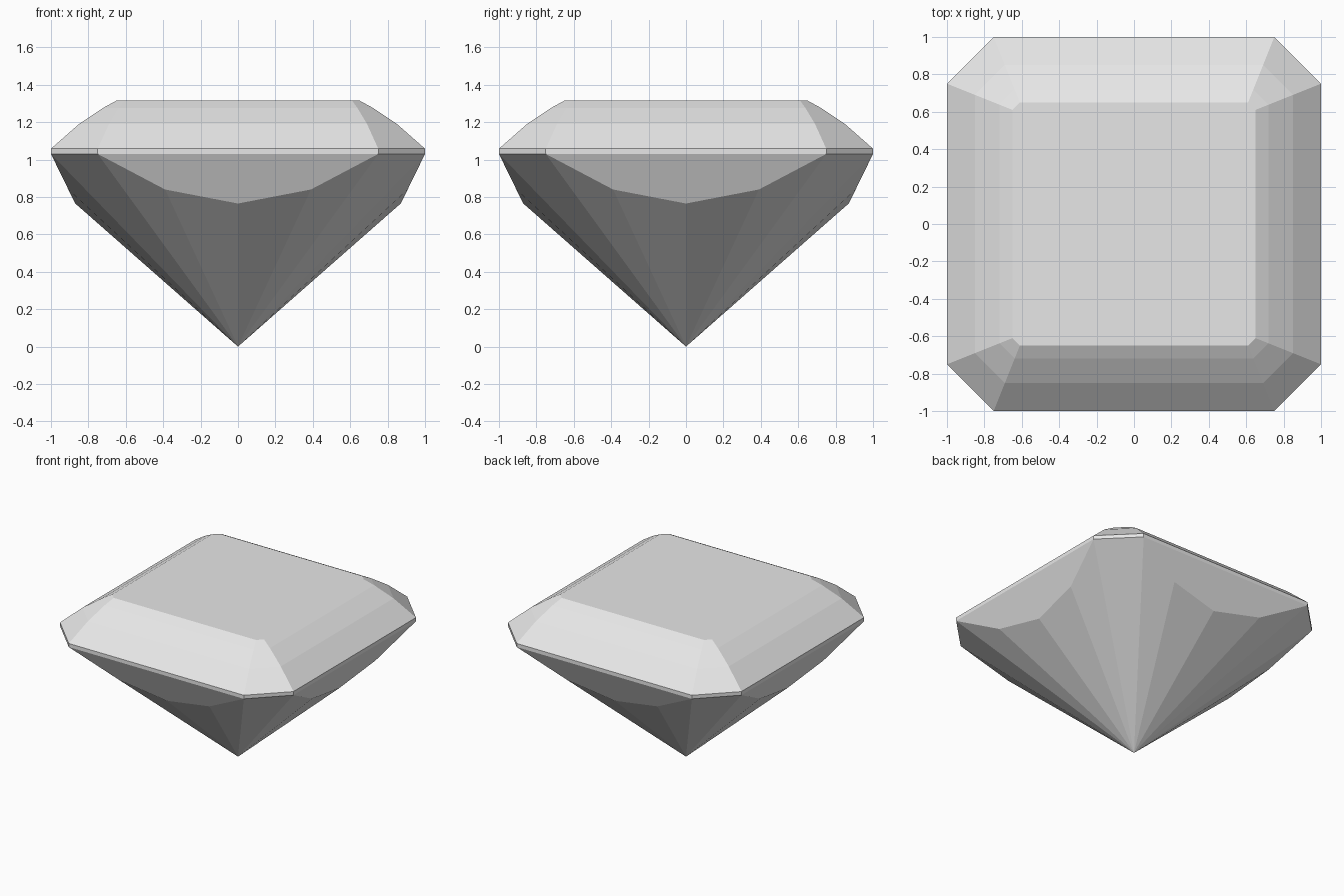
import bpy
import bmesh
from mathutils import Matrix
from math import pi

cube = bpy.data.objects.get("Cube")
if cube:
    bpy.data.objects.remove(cube, do_unlink=True)

stone = bpy.data.materials.new("pale grey stone")
stone.use_nodes = True
colour = (0.8, 0.8, 0.8, 1)
stone.diffuse_color = colour
stone.node_tree.nodes["Principled BSDF"].inputs["Base Color"].default_value = colour

bm = bmesh.new()


def ring(half, flat, z):
    """Square with clipped corners: half width, half length of each flat side."""
    pts = []
    for i in range(4):
        turn = Matrix.Rotation(i * pi / 2, 3, "Z")
        pts += [bm.verts.new(turn @ p.co) for p in
                (corner(-flat, -half, z), corner(flat, -half, z))]
    return pts


class corner:
    def __init__(self, x, y, z):
        from mathutils import Vector
        self.co = Vector((x, y, z))


def bridge(low, high):
    for i in range(len(low)):
        j = (i + 1) % len(low)
        bm.faces.new((low[i], low[j], high[j], high[i]))


# Girdle band, three crown steps and the flat table
tiers = [(1, 0.75, 1.03), (1, 0.75, 1.058), (0.85, 0.69, 1.19),
         (0.72, 0.638, 1.277), (0.65, 0.61, 1.315)]
rings = [ring(*t) for t in tiers]
for low, high in zip(rings, rings[1:]):
    bridge(low, high)
bm.faces.new(rings[-1])

# Pavilion: one shield facet per side, then slim facets running to the point
girdle = rings[0]
tip = bm.verts.new((0, 0, 0))
lower_edge = [(-0.39, -0.907, 0.84), (0, -0.87, 0.765), (0.39, -0.907, 0.84)]
for side in range(4):
    turn = Matrix.Rotation(side * pi / 2, 3, "Z")
    left, right = girdle[2 * side], girdle[2 * side + 1]
    mids = [bm.verts.new(turn @ corner(*p).co) for p in lower_edge]
    chain = [left, *mids, right]
    bm.faces.new(chain[::-1])
    for a, b in zip(chain, chain[1:]):
        bm.faces.new((a, tip, b))
    bm.faces.new((right, tip, girdle[(2 * side + 2) % 8]))

bmesh.ops.recalc_face_normals(bm, faces=bm.faces)
mesh = bpy.data.meshes.new("cut_gem")
bm.to_mesh(mesh)
bm.free()
mesh.materials.append(stone)
gem = bpy.data.objects.new("cut_gem", mesh)
bpy.context.collection.objects.link(gem)
